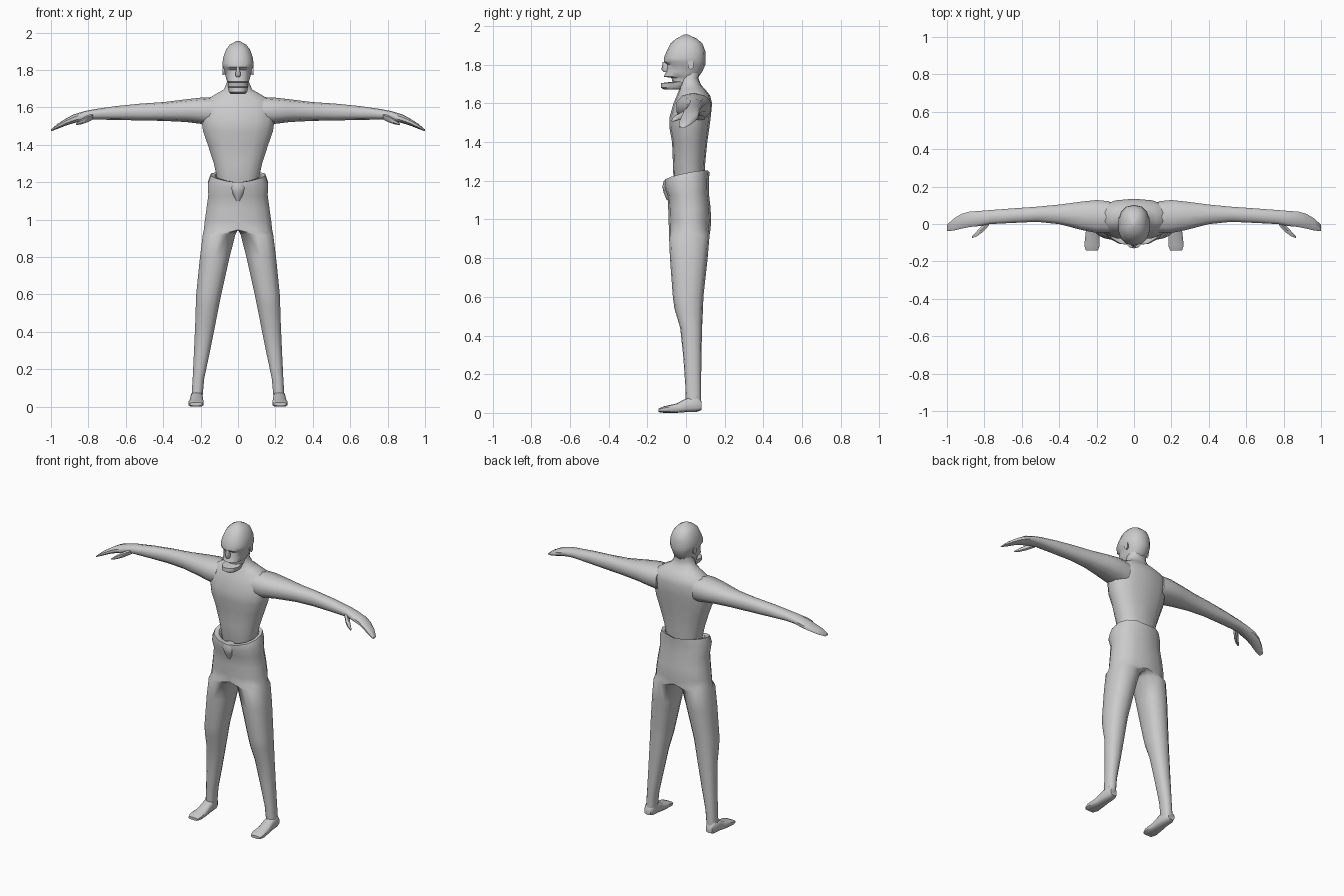
import bpy, bmesh, math
from mathutils import Vector

if "Cube" in bpy.data.objects:
    bpy.data.objects.remove(bpy.data.objects["Cube"])

grey = bpy.data.materials.new("plain grey")
grey.use_nodes = True
GREY = (0.6, 0.6, 0.6, 1)
grey.diffuse_color = GREY
grey.node_tree.nodes["Principled BSDF"].inputs["Base Color"].default_value = GREY


def power(c, e):
    return math.copysign(abs(c) ** e, c)


def ring(axis, pos, u0, u1, v0, v1, mid=None, sides=14, e=0.85, tilt=0, lift=0):
    """Rounded section across an axis; mid=0 with u0=0 gives half a body section."""
    mid = (u0 + u1) / 2 if mid is None else mid
    pts = []
    for i in range(sides):
        a = 2 * math.pi * (i + 0.5 * (sides % 4 == 0)) / sides + math.pi / 2
        c, s = power(math.cos(a), e), power(math.sin(a), e)
        if abs(c) < 1e-4:
            c = 0
        u = mid + c * ((u1 - mid) if c > 0 else (mid - u0))
        v = (v0 + v1) / 2 + s * (v1 - v0) / 2
        w = pos + tilt * v + lift * max(c, 0)
        pts.append(Vector({"x": (w, u, v), "y": (u, w, v), "z": (u, v, w)}[axis]))
    return pts


def loft(name, rings, caps=(True, True), angle=50):
    """Skin a row of sections, open it on the centre plane and mirror it."""
    bm = bmesh.new()
    rows = [[bm.verts.new(p) for p in r] for r in rings]
    n = len(rows[0])
    for a, b in zip(rows, rows[1:]):
        for i in range(n):
            j = (i + 1) % n
            bm.faces.new((a[i], a[j], b[j], b[i]))
    for use, row in zip(caps, (rows[0], rows[-1])):
        if use:
            bm.faces.new(row)
    bmesh.ops.recalc_face_normals(bm, faces=bm.faces)
    inner = [f for f in bm.faces if all(abs(v.co.x) < 1e-4 for v in f.verts)]
    bmesh.ops.delete(bm, geom=inner, context="FACES")
    bmesh.ops.remove_doubles(bm, verts=bm.verts, dist=1e-4)
    mesh = bpy.data.meshes.new(name)
    bm.to_mesh(mesh)
    bm.free()
    mesh.materials.append(grey)
    ob = bpy.data.objects.new(name, mesh)
    bpy.context.collection.objects.link(ob)
    bpy.ops.object.select_all(action="DESELECT")
    ob.select_set(True)
    bpy.context.view_layer.objects.active = ob
    bpy.ops.object.shade_smooth_by_angle(angle=math.radians(angle))
    mod = ob.modifiers.new("mirror", "MIRROR")
    mod.use_clip = True
    mod.merge_threshold = 0.0005
    return ob


def half(rows, **kw):
    return [ring("z", z, 0, x, y0, y1, mid=0, **kw) for z, x, y0, y1 in rows]


# Torso and neck: height, half width, front, back
loft("torso", half([
    (1.15, .10, -.05, .09), (1.21, .112, -.065, .095), (1.3, .132, -.068, .10),
    (1.4, .165, -.072, .11), (1.47, .19, -.085, .12), (1.53, .2, -.085, .128),
    (1.6, .2, -.065, .135), (1.64, .175, -.048, .125), (1.672, .12, -.035, .10),
    (1.695, .078, -.03, .078), (1.73, .062, -.03, .064), (1.78, .055, -.02, .08)]))

# Head with brow, open mouth and jutting jaw
loft("head", half([
    (1.955, .008, -.012, .012), (1.935, .045, -.05, .055), (1.91, .065, -.08, .085),
    (1.87, .08, -.1, .1), (1.835, .085, -.115, .102), (1.815, .083, -.115, .102),
    (1.8, .075, -.098, .1), (1.765, .068, -.102, .085), (1.738, .06, -.115, .065),
    (1.732, .056, -.075, .055), (1.712, .055, -.07, .045), (1.705, .054, -.128, .02),
    (1.682, .05, -.13, .0), (1.672, .04, -.115, -.02)]), angle=40)

# Nose
loft("nose", half([(1.815, .008, -.12, -.09), (1.775, .017, -.127, -.08),
                   (1.762, .012, -.115, -.08)], sides=6, e=1))

# Ears
loft("ear", [ring("x", x, y - r, y + r, 1.80 - 1.6 * r, 1.80 + 1.6 * r, sides=6, e=1)
             for x, y, r in ((.06, .02, .012), (.082, .024, .017))])

# Trousers: turned-out waistband, hips and legs in one skin
hips = [ring("z", z, 0, x, y0, y1, mid=0, tilt=t, lift=l) for z, x, y0, y1, t, l in (
    (1.18, .10, -.06, .095, .1, 0), (1.214, .125, -.085, .105, .2, .02),
    (1.22, .148, -.115, .122, .2, .02), (1.185, .165, -.115, .118, .15, .01),
    (1.13, .162, -.096, .118, .05, 0), (1.06, .172, -.092, .127, 0, 0),
    (0.99, .182, -.09, .13, 0, 0), (0.945, .187, -.088, .126, 0, 0))]
legs = [ring("z", z, x0, x1, y0, y1) for z, x0, x1, y0, y1 in (
    (.92, .012, .19, -.088, .122), (.8, .043, .205, -.083, .112), (.6, .088, .225, -.068, .09),
    (.54, .1, .227, -.06, .088), (.44, .12, .23, -.03, .083), (.3, .148, .236, -.015, .08),
    (.15, .18, .243, -.004, .078), (.04, .19, .25, .0, .078))]
loft("trousers", hips + legs, caps=(False, True))

# Knotted waist front
loft("waist_knot", half([(1.2, .03, -.116, -.06), (1.17, .045, -.122, -.06),
                         (1.14, .03, -.116, -.06), (1.1, .012, -.1, -.06)], sides=10))

# Feet: from heel to toes
loft("foot", [ring("y", y, x0, x1, z0, z1, sides=10, e=.6) for y, x0, x1, z0, z1 in (
    (.08, .2, .245, .015, .06), (.06, .19, .252, .006, .085), (.0, .188, .254, .004, .075),
    (-.05, .185, .26, .0, .048), (-.115, .182, .267, .0, .034), (-.142, .192, .258, .004, .022))])

# Arms and hands: distance out, front, back, bottom, top
loft("arm", [ring("x", x, y0, y1, z0, z1, sides=10) for x, y0, y1, z0, z1 in (
    (.13, -.05, .125, 1.50, 1.655), (.2, -.052, .132, 1.512, 1.652),
    (.28, -.035, .123, 1.522, 1.643), (.4, -.003, .106, 1.528, 1.628),
    (.52, .01, .094, 1.53, 1.62), (.65, .004, .085, 1.533, 1.607),
    (.77, -.002, .076, 1.535, 1.59), (.82, -.012, .072, 1.53, 1.58),
    (.88, -.018, .068, 1.515, 1.562), (.92, -.026, .057, 1.503, 1.54),
    (.965, -.037, .03, 1.485, 1.512), (1.0, -.038, -.004, 1.472, 1.482))])

# Thumbs
loft("thumb", [ring("x", x, y - r, y + r, z - r * .8, z + r * .8, sides=6, e=1)
               for x, y, z, r in ((.775, .01, 1.552, .02), (.81, -.025, 1.536, .022),
                                  (.84, -.052, 1.522, .016), (.865, -.07, 1.51, .006))])
